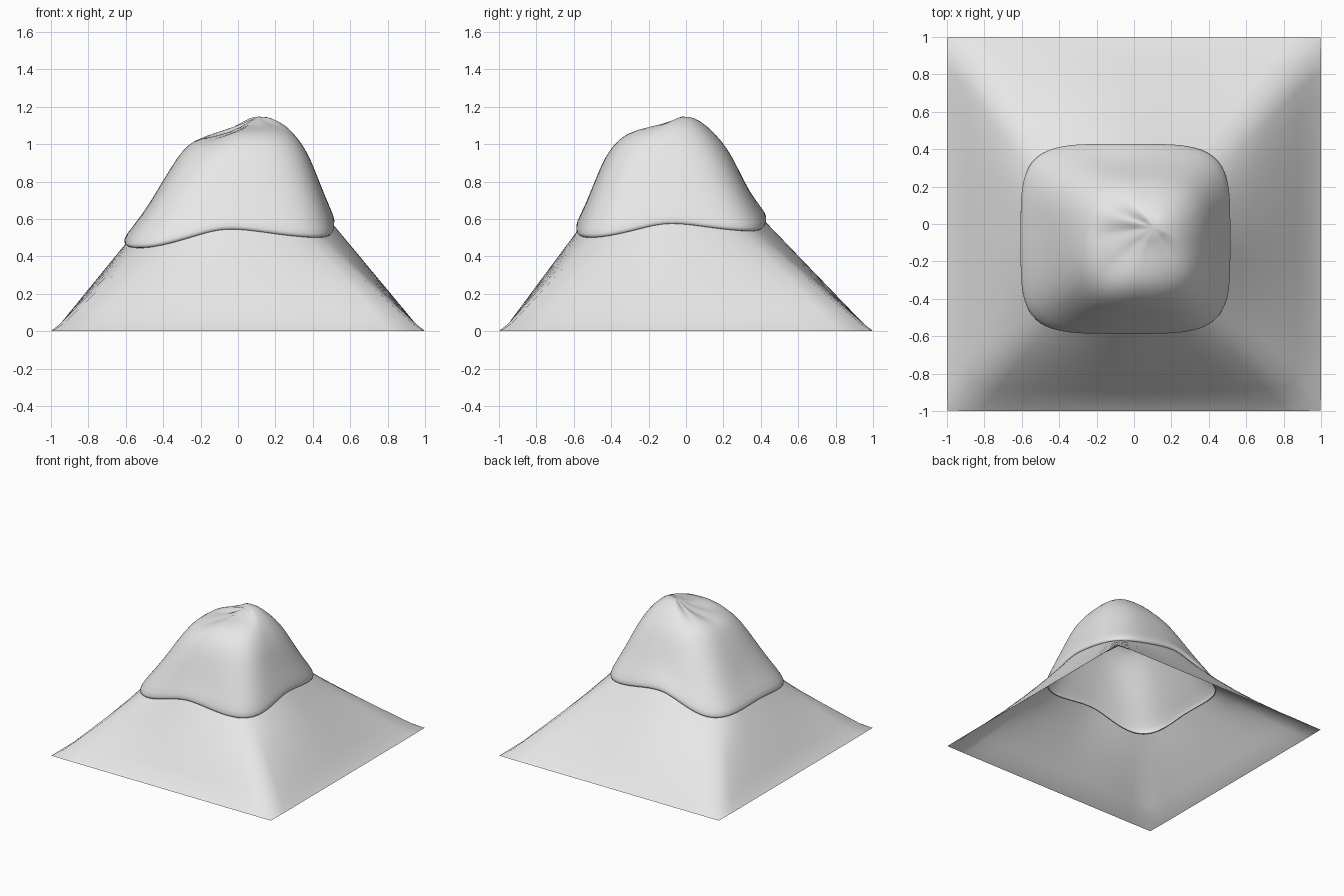
import bpy
import math

cube = bpy.data.objects.get("Cube")
if cube:
    bpy.data.objects.remove(cube, do_unlink=True)

SIDES = 64

stone = bpy.data.materials.new("pale grey stone")
stone.use_nodes = True
colour = (0.8, 0.8, 0.8, 1)
stone.diffuse_color = colour
stone.node_tree.nodes["Principled BSDF"].inputs["Base Color"].default_value = colour


def ring(x0, x1, y0, y1, squareness, heights):
    """Rounded square loop; heights run right, back right, back ... front right."""
    points = []
    for i in range(SIDES):
        a = 2 * math.pi * i / SIDES
        c, s = math.cos(a), math.sin(a)
        big = max(abs(c), abs(s))
        r = 1 / (big * ((abs(c) / big) ** squareness
                        + (abs(s) / big) ** squareness) ** (1 / squareness))
        k, f = divmod(i * 8 / SIDES, 1)
        k, f = int(k), f * f * (3 - 2 * f)
        z = heights[k] * (1 - f) + heights[(k + 1) % 8] * f
        points.append(((x0 + x1) / 2 + (x1 - x0) / 2 * c * r,
                       (y0 + y1) / 2 + (y1 - y0) / 2 * s * r, z))
    return points


def blend(a, b, t):
    return [tuple(p + (q - p) * t for p, q in zip(u, v)) for u, v in zip(a, b)]


def loft(name, rings, peak=None):
    verts = [p for loop in rings for p in loop]
    faces = []
    for j in range(len(rings) - 1):
        for i in range(SIDES):
            a, b = j * SIDES + i, j * SIDES + (i + 1) % SIDES
            faces.append((a, b, b + SIDES, a + SIDES))
    if peak:
        start = len(verts) - SIDES
        verts.append(peak)
        faces += [(start + i, start + (i + 1) % SIDES, len(verts) - 1)
                  for i in range(SIDES)]
    mesh = bpy.data.meshes.new(name)
    mesh.from_pydata(verts, [], faces)
    mesh.materials.append(stone)
    mesh.shade_smooth()
    obj = bpy.data.objects.new(name, mesh)
    bpy.context.collection.objects.link(obj)
    return obj


# Lower slopes: square foot with a shallow lip, rising to a rounded opening
edge = [0.58, 0.54, 0.60, 0.47, 0.48, 0.45, 0.55, 0.505]
foot = ring(-1, 1, -1, 1, 300, [0] * 8)
lip = ring(-0.95, 0.95, -0.95, 0.95, 40, [0.04] * 8)
neck = ring(-0.595, 0.505, -0.575, 0.415, 4.5, [z - 0.005 for z in edge])
loft("mountain_slopes",
     [foot] + [blend(lip, neck, t / 6) for t in range(7)])

# Summit cap: overhanging rim, steep sides and an uneven crest
cap_levels = [
    ring(-0.59, 0.50, -0.57, 0.41, 4.5, [z - 0.005 for z in edge]),
    ring(-0.61, 0.517, -0.588, 0.43, 4.5, [z - 0.005 for z in edge]),
    ring(-0.607, 0.515, -0.588, 0.43, 4.5, [z + 0.03 for z in edge]),
    ring(-0.51, 0.475, -0.54, 0.37, 4, [0.70, 0.67, 0.70, 0.63, 0.62, 0.61, 0.67, 0.66]),
    ring(-0.41, 0.43, -0.485, 0.31, 3.5, [0.81, 0.79, 0.80, 0.78, 0.79, 0.77, 0.81, 0.80]),
    ring(-0.325, 0.385, -0.43, 0.25, 3.2, [0.93, 0.91, 0.93, 0.91, 0.93, 0.91, 0.94, 0.93]),
    ring(-0.265, 0.33, -0.36, 0.19, 3, [1.02, 1.01, 1.02, 1.0, 1.0, 0.99, 1.03, 1.03]),
    ring(-0.20, 0.26, -0.27, 0.11, 2.6, [1.10, 1.10, 1.10, 1.05, 1.035, 1.03, 1.08, 1.085]),
    ring(-0.05, 0.18, -0.13, 0.05, 2.2, [1.14, 1.145, 1.14, 1.09, 1.05, 1.06, 1.09, 1.11]),
]
cap = loft("summit_cap", cap_levels, (0.11, -0.02, 1.15))
smooth = cap.modifiers.new("soften", 'SUBSURF')
smooth.levels = smooth.render_levels = 1
